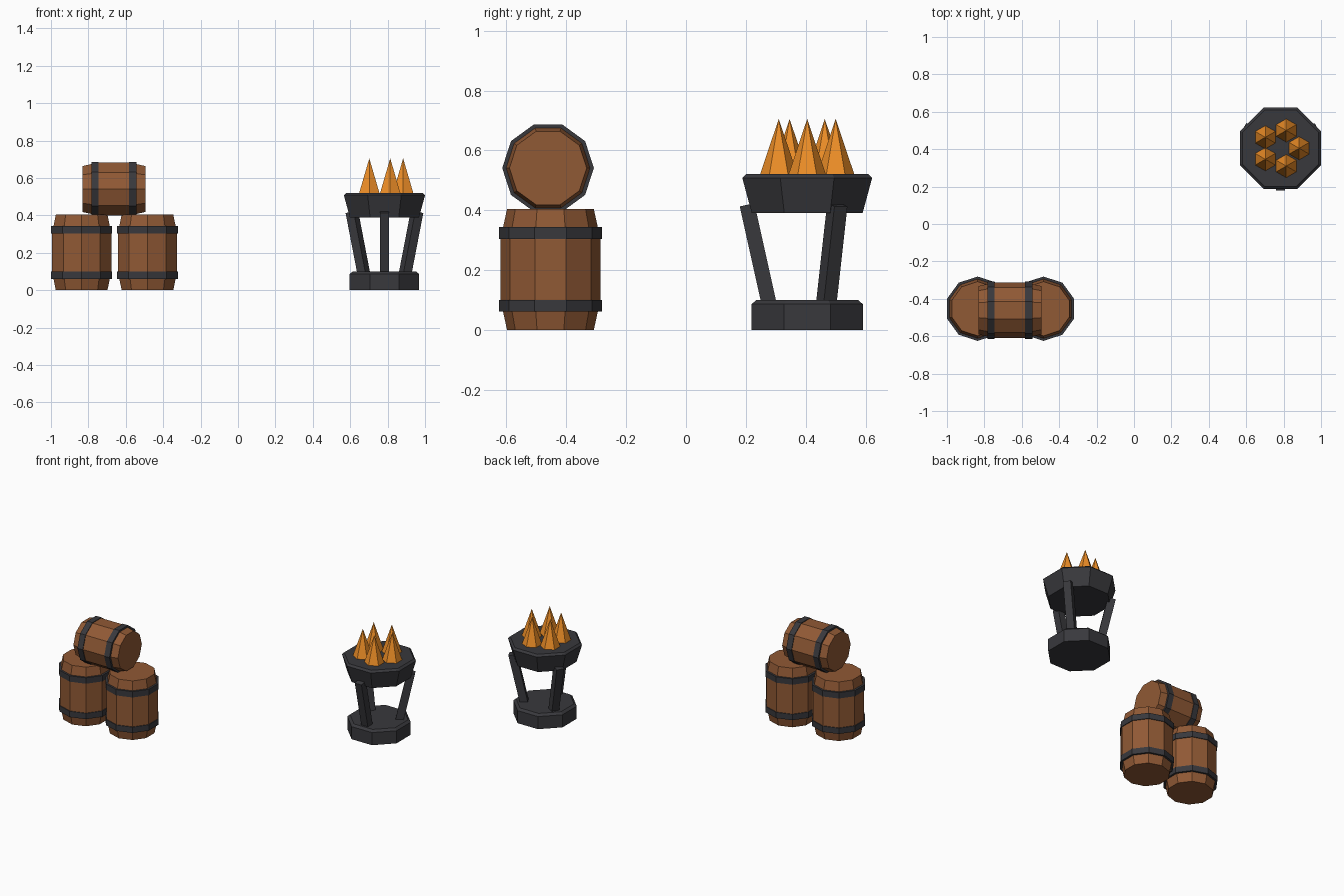
import bpy, bmesh
from math import cos, sin, pi, radians
from mathutils import Matrix, Vector

if "Cube" in bpy.data.objects:
    bpy.data.objects.remove(bpy.data.objects["Cube"])


def material(name, rgb):
    m = bpy.data.materials.new(name)
    m.diffuse_color = (*rgb, 1)
    m.use_nodes = True
    m.node_tree.nodes["Principled BSDF"].inputs["Base Color"].default_value = m.diffuse_color
    return m


WOOD = material("wood", (0.28, 0.10, 0.035))
IRON = material("iron", (0.04, 0.04, 0.046))
FIRE = material("fire", (0.85, 0.27, 0.02))


def finish(name, bm, mat, matrix):
    bmesh.ops.recalc_face_normals(bm, faces=bm.faces)
    me = bpy.data.meshes.new(name)
    bm.to_mesh(me)
    bm.free()
    me.materials.append(mat)
    ob = bpy.data.objects.new(name, me)
    ob.matrix_world = matrix
    bpy.context.collection.objects.link(ob)


def lathe(name, sides, profile, mat, matrix, phase=pi / 2, ring=False):
    """Spin (radius, z) points into a faceted solid, or into a closed ring."""
    bm = bmesh.new()
    loops = [[bm.verts.new((r * cos(phase + 2 * pi * i / sides),
                            r * sin(phase + 2 * pi * i / sides), z))
              for i in range(sides)] for r, z in profile]
    pairs = list(zip(loops, loops[1:]))
    if ring:
        pairs.append((loops[-1], loops[0]))
    else:
        bm.faces.new(loops[0])
        bm.faces.new(loops[-1])
    for a, b in pairs:
        for i in range(sides):
            j = (i + 1) % sides
            bm.faces.new((a[i], a[j], b[j], b[i]))
    finish(name, bm, mat, matrix)


def barrel(name, matrix, h, s=1.0):
    lathe(name + "_body", 10, [(0.145 * s, 0), (0.167 * s, h * 0.25),
                               (0.167 * s, h * 0.75), (0.145 * s, h)], WOOD, matrix)
    for label, f in (("lower", 0.2), ("upper", 0.8)):
        lo, hi = h * f - 0.02, h * f + 0.02
        lathe(f"{name}_{label}_hoop", 10,
              [(0.145 * s, lo), (0.172 * s, lo), (0.172 * s, hi), (0.145 * s, hi)],
              IRON, matrix, ring=True)


# Barrel stack: two standing, one lying across the top
barrel("left_barrel", Matrix.Translation((-0.836, -0.453, 0)), 0.404)
barrel("right_barrel", Matrix.Translation((-0.484, -0.453, 0)), 0.404)
barrel("top_barrel", Matrix.Translation((-0.832, -0.461, 0.541))
       @ Matrix.Rotation(pi / 2, 4, 'Y'), 0.337, 0.89)

# Brazier base and bowl: octagons with a chamfered top edge
C = Matrix.Translation((0.783, 0.405, 0))
K = 1 / cos(pi / 8)
lathe("brazier_base", 8, [(0.186 * K, 0), (0.186 * K, 0.086), (0.17 * K, 0.1)],
      IRON, C, pi / 8)
lathe("brazier_bowl", 8, [(0.185 * K, 0.39), (0.217 * K, 0.508), (0.204 * K, 0.521)],
      IRON, C, pi / 8)

# Three square legs leaning outward
foot, head = Vector((0.128, 0, 0.09)), Vector((0.201, 0, 0.418))
axis = head - foot
for i in range(3):
    bm = bmesh.new()
    bmesh.ops.create_cube(bm, size=1)
    bmesh.ops.scale(bm, vec=(0.05, 0.05, axis.length), verts=bm.verts)
    lean = Matrix.Rotation(axis.angle(Vector((0, 0, 1))), 4, 'Y')
    finish(f"brazier_leg_{i + 1}", bm, IRON,
           C @ Matrix.Rotation(radians(-90 + 120 * i), 4, 'Z')
           @ Matrix.Translation((foot + head) / 2) @ lean)

# Ring of five six-sided flames
for i in range(5):
    a = 2 * pi * i / 5
    bm = bmesh.new()
    bmesh.ops.create_cone(bm, cap_ends=True, segments=6, radius1=0.064,
                          radius2=0, depth=0.19)
    finish(f"flame_{i + 1}", bm, FIRE,
           C @ Matrix.Translation((0.1 * cos(a), 0.1 * sin(a), 0.61)))
